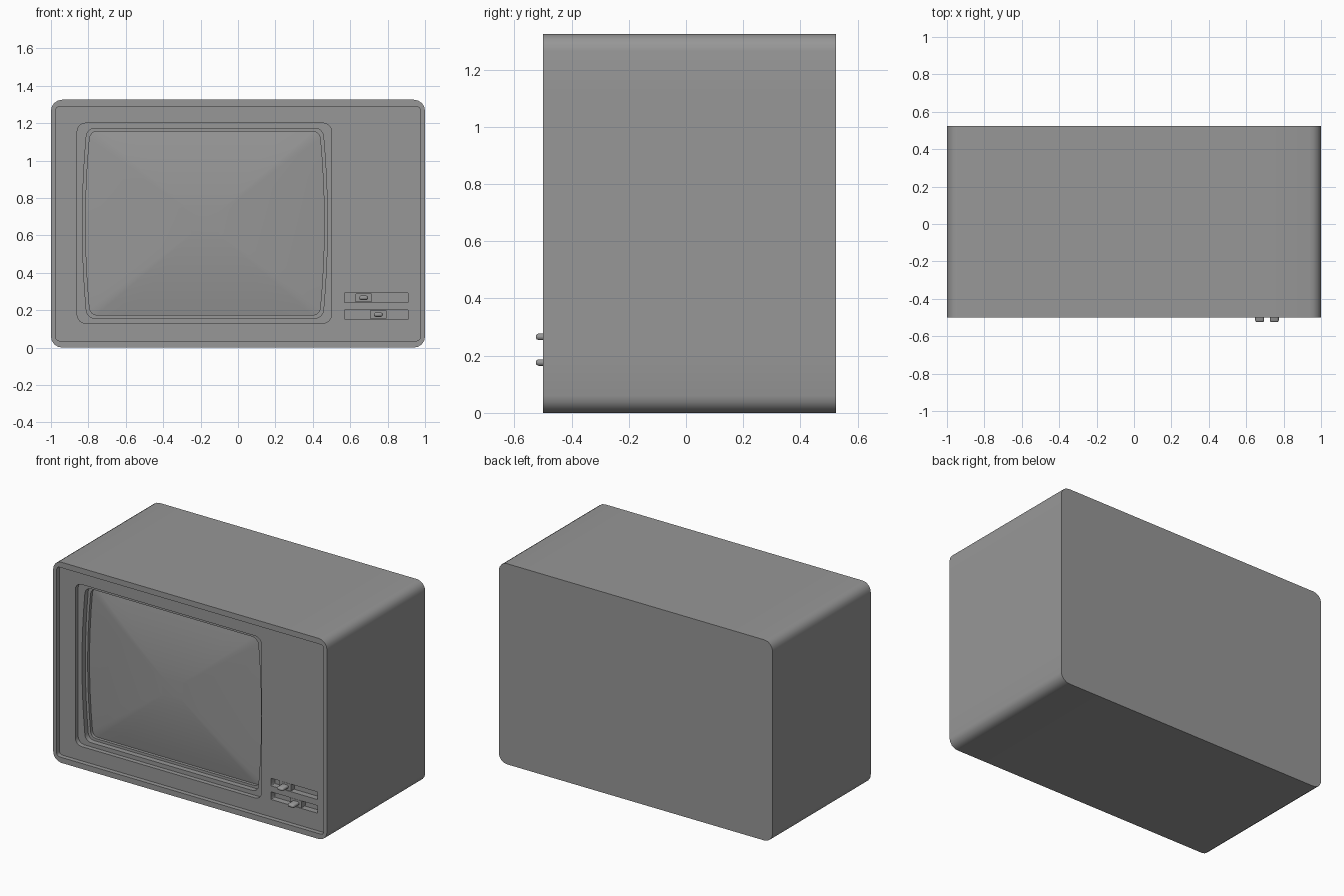
import bpy, bmesh, math
from mathutils import Vector

cube = bpy.data.objects.get("Cube")
if cube:
    bpy.data.objects.remove(cube)

grey = bpy.data.materials.new("plain grey")
grey.use_nodes = True
colour = (0.31, 0.31, 0.31, 1)
grey.diffuse_color = colour
grey.node_tree.nodes["Principled BSDF"].inputs["Base Color"].default_value = colour


def outline(x0, x1, z0, z1, radius, bulge=0, arc=4, side=8):
    """Rounded rectangle as (x, z) points; bulge bows the left and right sides outwards."""
    cx, cz = (x0 + x1) / 2, (z0 + z1) / 2
    corners = [(x1 - radius, z1 - radius), (x0 + radius, z1 - radius),
               (x0 + radius, z0 + radius), (x1 - radius, z0 + radius)]
    points = []
    for q, (px, pz) in enumerate(corners):
        for i in range(arc + 1):
            a = math.pi / 2 * (q + i / arc)
            points.append(Vector((px + radius * math.cos(a), pz + radius * math.sin(a))))
        nxt = Vector(corners[(q + 1) % 4])
        a = math.pi / 2 * (q + 1)
        end = nxt + radius * Vector((math.cos(a), math.sin(a)))
        start = points[-1].copy()
        points += [start.lerp(end, i / side) for i in range(1, side)]
    for p in points:
        pull = bulge * ((p.y - cz) / (z1 - cz)) ** 2
        p.x -= pull * (p.x - cx) / (x1 - cx)
    return points


def ring(bm, points, y):
    return [bm.verts.new((p.x, y, p.y)) for p in points]


def bridge(bm, a, b):
    for i in range(len(a)):
        j = (i + 1) % len(a)
        bm.faces.new((a[i], a[j], b[j], b[i]))


def loft(bm, rings):
    for a, b in zip(rings, rings[1:]):
        bridge(bm, a, b)


def finish(name, bm, angle=35):
    bmesh.ops.recalc_face_normals(bm, faces=bm.faces)
    mesh = bpy.data.meshes.new(name)
    bm.to_mesh(mesh)
    bm.free()
    mesh.materials.append(grey)
    obj = bpy.data.objects.new(name, mesh)
    bpy.context.collection.objects.link(obj)
    bpy.ops.object.select_all(action='DESELECT')
    obj.select_set(True)
    bpy.context.view_layer.objects.active = obj
    bpy.ops.object.shade_smooth_by_angle(angle=math.radians(angle))
    return obj


def edge_loop(bm, verts):
    return [bm.edges.get((verts[i - 1], verts[i])) for i in range(len(verts))]


FRONT, PANEL, BACK = -0.5, -0.47, 0.525
bm = bmesh.new()

# Cabinet shell with a raised rim around the front
shell = outline(-1, 1, 0, 1.325, 0.06)
opening = outline(-0.975, 0.975, 0.036, 1.288, 0.02)
back = ring(bm, shell, BACK)
bm.faces.new(back)
panel_edge = ring(bm, opening, PANEL)
loft(bm, [back, ring(bm, shell, FRONT), ring(bm, opening, FRONT), panel_edge])
panel_edges = edge_loop(bm, panel_edge)

# Stepped screen surround
surround = outline(-0.86, 0.5, 0.13, 1.2, 0.045)
bezel = outline(-0.832, 0.478, 0.157, 1.172, 0.04, 0.025)
glass = outline(-0.815, 0.461, 0.174, 1.155, 0.035, 0.025)
surround_edge = ring(bm, surround, PANEL)
loft(bm, [surround_edge, ring(bm, surround, -0.44), ring(bm, bezel, -0.44),
          ring(bm, bezel, -0.405), ring(bm, glass, -0.405), ring(bm, glass, -0.385)])
panel_edges += edge_loop(bm, surround_edge)

# Slider slots
SLIDERS = [(0.672, 0.266), (0.75, 0.176)]
for knob_x, z in SLIDERS:
    slot = outline(0.57, 0.91, z - 0.025, z + 0.025, 0.001, arc=1, side=1)
    mouth, floor = ring(bm, slot, PANEL), ring(bm, slot, -0.43)
    bridge(bm, mouth, floor)
    bm.faces.new(floor)
    panel_edges += edge_loop(bm, mouth)

# Front panel filled between its edge and the openings
bmesh.ops.triangle_fill(bm, use_beauty=True, edges=[e for e in panel_edges if e])
finish("cabinet", bm, 50)

# Domed glass
bm = bmesh.new()
centre = Vector((-0.177, 0.665))
rings = []
for k in range(8):
    s = 1 - k / 8
    rings.append(ring(bm, [centre + (p - centre) * s for p in glass], -0.385 - 0.045 * (1 - s * s)))
loft(bm, rings)
bm.faces.new(rings[-1])
finish("screen", bm)

# Slider carriages with rounded knobs
for label, (x, z) in zip(("upper", "lower"), SLIDERS):
    bm = bmesh.new()
    block = outline(x - 0.043, x + 0.043, z - 0.023, z + 0.023, 0.002, arc=1, side=1)
    base = [ring(bm, block, y) for y in (-0.43, -0.468)]
    loft(bm, base)
    bm.faces.new(base[-1])
    finish(label + "_slider", bm)

    bm = bmesh.new()
    layers = []
    for inset, y in ((0, -0.465), (0, -0.515), (0.003, -0.522), (0.007, -0.525)):
        knob = outline(x - 0.024 + inset, x + 0.024 - inset, z - 0.0115 + inset,
                       z + 0.0115 - inset, 0.011 - inset, side=2)
        layers.append(ring(bm, knob, y))
    loft(bm, layers)
    bm.faces.new(layers[-1])
    finish(label + "_knob", bm, 50)
